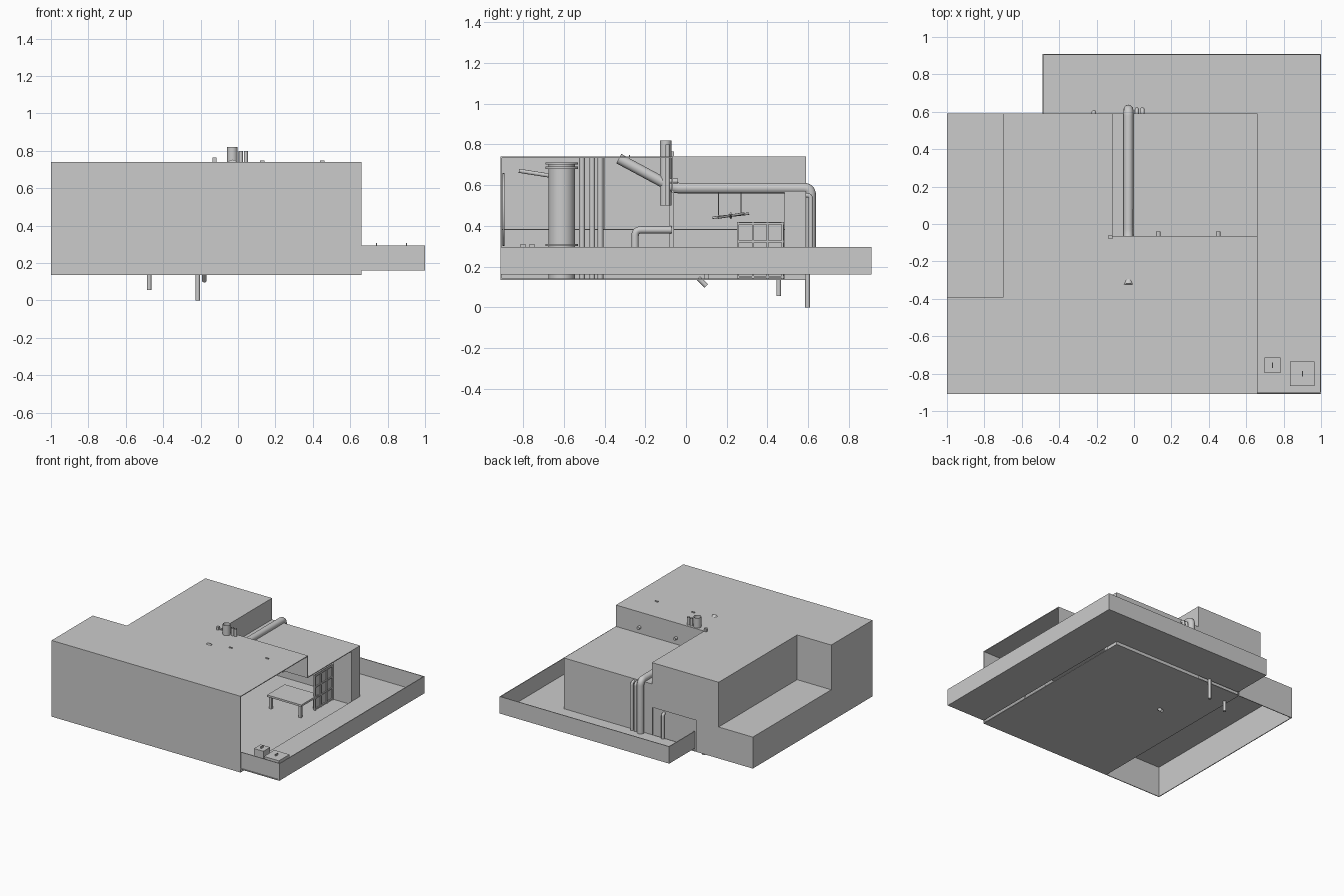
import bpy, bmesh, math
from mathutils import Vector

if "Cube" in bpy.data.objects:
    bpy.data.objects.remove(bpy.data.objects["Cube"])

grey = bpy.data.materials.new("plain grey")
grey.use_nodes = True
grey.diffuse_color = (0.6, 0.6, 0.6, 1)
grey.node_tree.nodes["Principled BSDF"].inputs["Base Color"].default_value = (0.6, 0.6, 0.6, 1)
T = 0.006  # wall thickness


def finish(name, bm, smooth=False):
    mesh = bpy.data.meshes.new(name)
    bm.to_mesh(mesh)
    bm.free()
    mesh.materials.append(grey)
    for p in mesh.polygons:
        p.use_smooth = smooth and len(p.vertices) == 4
    obj = bpy.data.objects.new(name, mesh)
    bpy.context.collection.objects.link(obj)
    return obj


def box(name, x, y, z):
    """Box from (min, max) pairs on each axis."""
    bm = bmesh.new()
    bmesh.ops.create_cube(bm, size=1)
    for v in bm.verts:
        v.co = [r[0] if c < 0 else r[1] for c, r in zip(v.co, (x, y, z))]
    return finish(name, bm)


def wall_x(name, x, y, z):
    """Thin wall whose outer face looks along x."""
    return box(name, (x - T, x) if x > 0 else (x, x + T), y, z)


def wall_y(name, y, x, z):
    """Thin wall whose outer face looks along y."""
    return box(name, x, (y - T, y) if y > 0 else (y, y + T), z)


def rod(name, a, b, r, caps=True, sides=20):
    """Straight cylinder between two points."""
    a, b = Vector(a), Vector(b)
    bm = bmesh.new()
    bmesh.ops.create_cone(bm, cap_ends=caps, segments=sides, radius1=r, radius2=r,
                          depth=(b - a).length)
    turn = (b - a).to_track_quat('Z', 'Y')
    for v in bm.verts:
        v.co = turn @ v.co + (a + b) / 2
    return finish(name, bm, True)


def pipe(name, points, r, bend=0.03):
    """Bent tube with rounded corners."""
    pts = [Vector(p) for p in points]
    path = [pts[0]]
    for a, b, c in zip(pts, pts[1:], pts[2:]):
        s, e = b + (a - b).normalized() * bend, b + (c - b).normalized() * bend
        for i in range(7):
            t = i / 6
            path.append(s * (1 - t) ** 2 + b * 2 * t * (1 - t) + e * t * t)
    path.append(pts[-1])
    cu = bpy.data.curves.new(name, 'CURVE')
    cu.dimensions = '3D'
    cu.bevel_depth = r
    cu.bevel_resolution = 4
    cu.use_fill_caps = True
    sp = cu.splines.new('POLY')
    sp.points.add(len(path) - 1)
    for p, co in zip(sp.points, path):
        p.co = (*co, 1)
    cu.materials.append(grey)
    obj = bpy.data.objects.new(name, cu)
    bpy.context.collection.objects.link(obj)


# Key levels and plan lines
BASE, SHELF, LOW, TOP = 0.135, 0.385, 0.57, 0.74
W, E, S, N = -1.0, 0.66, -0.91, 0.59
NOTCH_X, NOTCH_Y, STEP_X, STEP_Y = -0.7, -0.4, -0.12, -0.07

# Main floor and raised shelf floor
box("main_floor", (-0.5, E), (S, N), (BASE, BASE + T))
box("shelf_floor", (W, -0.5), (S, N), (SHELF - T, SHELF))

# Roofs
box("hall_roof", (W, E), (S, NOTCH_Y), (TOP - T, TOP))
box("hall_roof_rear", (NOTCH_X, E), (NOTCH_Y, STEP_Y), (TOP - T, TOP))
box("rear_block_roof", (NOTCH_X, STEP_X), (STEP_Y, N), (TOP - T, TOP))
box("annex_roof", (STEP_X, E), (STEP_Y, N), (LOW - T, LOW))

# Outer walls; the east side stays open
wall_y("front_wall", S, (W, E), (BASE, TOP))
wall_x("west_wall_low", W, (S, N), (BASE, SHELF))
wall_x("west_wall_high", W, (S, NOTCH_Y), (SHELF, TOP))
wall_y("notch_wall", NOTCH_Y, (W, NOTCH_X), (SHELF, TOP))
wall_x("rear_block_west_wall", NOTCH_X, (NOTCH_Y, N), (SHELF, TOP))
wall_y("rear_wall_low", N, (W, -0.5), (BASE, SHELF))
wall_y("rear_wall_recess", N - 0.01, (-0.5, STEP_X), (BASE, SHELF))
wall_y("rear_block_north_wall", N, (NOTCH_X, STEP_X), (SHELF, TOP))
wall_y("annex_north_wall", N, (STEP_X, E), (BASE, LOW))
wall_x("rear_block_east_wall", STEP_X, (STEP_Y, N), (LOW - T, TOP))
wall_y("step_wall", STEP_Y, (STEP_X, E), (LOW - T, TOP))
wall_x("annex_east_pier", E, (0.49, N), (BASE, LOW))
wall_y("annex_pier_return", 0.49, (0.5, E), (BASE, LOW))

# Sunken yard with a rim
RIM = (0.16, 0.295)
box("yard_floor_east", (E, 1), (S, 0.91), (0.16, 0.167))
box("yard_floor_north", (-0.49, E), (N, 0.91), (0.16, 0.167))
wall_x("yard_east_rim", 1.0, (S, 0.91), RIM)
wall_y("yard_north_rim", 0.91, (-0.49, 1), RIM)
wall_y("yard_front_rim", S + 0.005, (E, 1), RIM)
wall_x("yard_west_rim", -0.49, (N, 0.91), RIM)

# Yard crates with small handles
for x, y, h in ((0.74, -0.755, 0.042), (0.9, -0.8, 0.066)):
    box("yard_crate", (x - h, x + h), (y - h, y + h), (0.167, 0.293))
    box("crate_handle", (x - 0.003, x + 0.003), (y - 0.015, y + 0.015), (0.293, 0.308))

# Roof stacks
rod("large_stack", (-0.03, -0.1, 0.5), (-0.03, -0.1, 0.82), 0.028, False)
for x in (0.015, 0.042):
    rod("small_stack", (x, -0.09, 0.5), (x, -0.09, 0.8), 0.011, False)
box("corner_post", (-0.135, -0.115), (-0.08, -0.06), (0.16, 0.765))
for x in (0.13, 0.45):
    box("roof_marker", (x - 0.012, x + 0.012), (-0.28, -0.274), (TOP, TOP + 0.008))
    rod("wall_vent", (x, -0.08, 0.62), (x, -0.04, 0.62), 0.012)

# Pipes running over the annex and down its rear
pipe("large_pipe", [(-0.03, -0.33, 0.73), (-0.03, -0.06, 0.585), (-0.03, 0.612, 0.585),
                    (-0.03, 0.612, 0.17)], 0.026, 0.035)
for x in (0.015, 0.045):
    pipe("small_pipe", [(x, 0.57, 0.55), (x, 0.613, 0.55), (x, 0.613, 0.17)], 0.011, 0.02)
pipe("rear_drain", [(-0.215, 0.57, 0.36), (-0.215, 0.597, 0.36), (-0.215, 0.597, 0)], 0.012, 0.015)
rod("floor_drain", (-0.475, 0.455, 0.055), (-0.475, 0.455, 0.3), 0.012)
rod("underside_outlet", (-0.18, 0.06, BASE + 0.01), (-0.18, 0.1, 0.105), 0.012)
pipe("inner_pipe", [(-0.1, -0.25, 0.16), (-0.1, -0.25, 0.38), (-0.1, -0.07, 0.38)], 0.018)

# Hall tank with rings and neighbouring columns
rod("tank", (-0.3, -0.61, 0.14), (-0.3, -0.61, 0.71), 0.065, True, 32)
for z in (0.3, 0.68, 0.7):
    rod("tank_ring", (-0.3, -0.61, z), (-0.3, -0.61, z + 0.01), 0.08, True, 32)
for y in (-0.51, -0.46, -0.42):
    rod("hall_column", (-0.3, y, 0.14), (-0.3, y, TOP - T), 0.014)
rod("hall_arm", (-0.3, -0.82, 0.67), (-0.3, -0.66, 0.645), 0.01)
rod("wall_disc", (0.1, -0.9, 0.48), (0.1, -0.89, 0.48), 0.18, True, 32)

# Annex table with legs
box("table_top", (0.2, 0.5), (0.08, 0.3), (0.235, 0.25))
for x in (0.22, 0.48):
    for y in (0.1, 0.28):
        box("table_leg", (x - 0.01, x + 0.01), (y - 0.01, y + 0.01), (BASE, 0.235))

# Window panel: frame bars over a sheet
box("window_sheet", (0.49, 0.495), (0.25, 0.48), (BASE, 0.42))
for i in range(4):
    y, z = 0.255 + i * 0.073, 0.15 + i * 0.087
    box("window_upright", (0.495, 0.503), (y - 0.005, y + 0.005), (BASE, 0.42))
    box("window_bar", (0.495, 0.503), (0.25, 0.48), (z - 0.005, z + 0.005))

# Hanging lamp of crossed rods
for i in range(4):
    a = i * math.pi / 4
    dx, dy = 0.09 * math.cos(a), 0.09 * math.sin(a)
    rod("lamp_rod", (0.3 - dx, 0.22 - dy, 0.44), (0.3 + dx, 0.22 + dy, 0.46), 0.006, True, 8)
for y in (0.16, 0.27):
    rod("lamp_cord", (0.3, y, 0.45), (0.3, y, LOW - T), 0.002, True, 6)
